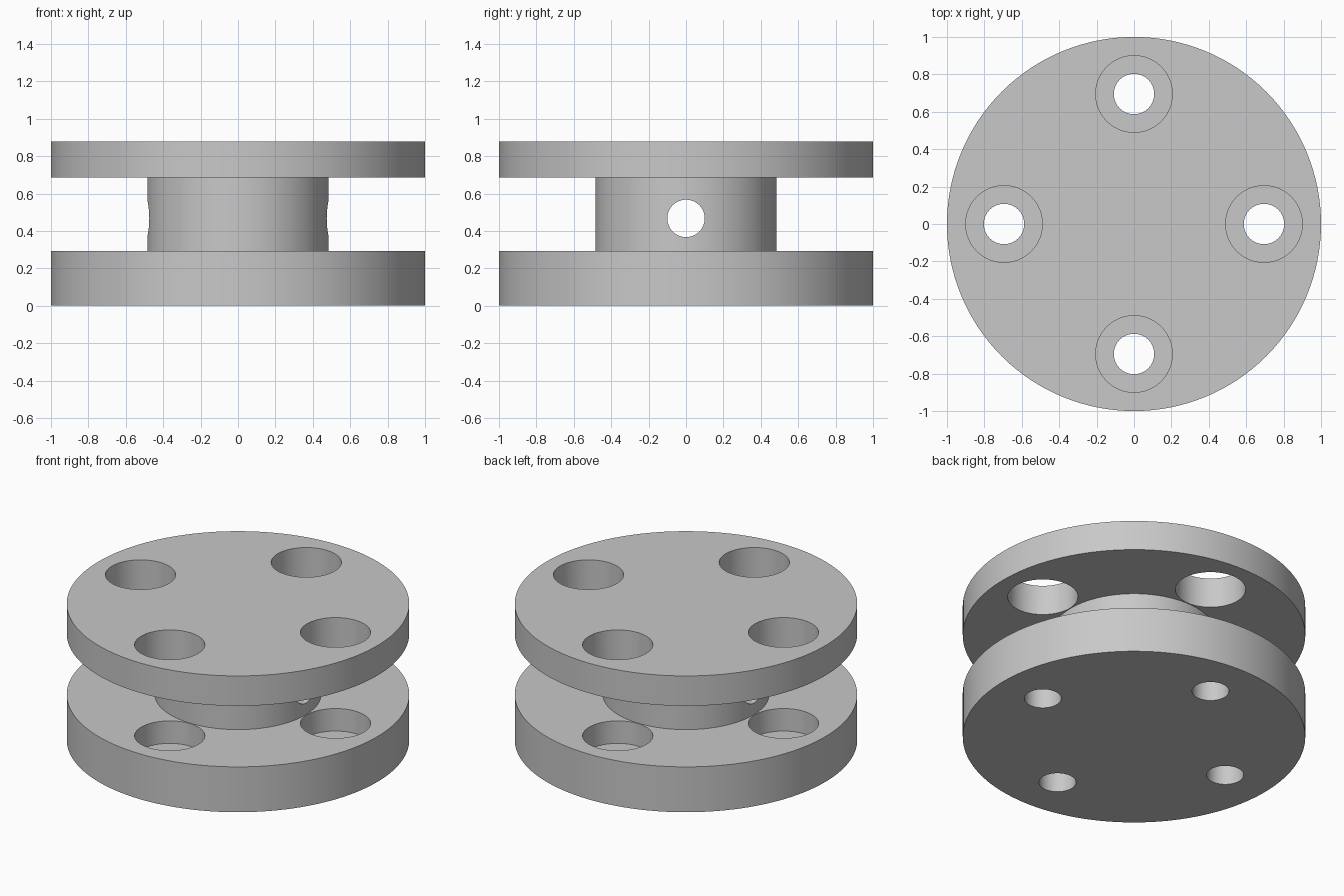
import bpy, bmesh, math
from mathutils import Matrix

cube = bpy.data.objects.get("Cube")
if cube:
    bpy.data.objects.remove(cube, do_unlink=True)

# Single grey material
GREY = (0.58, 0.58, 0.58, 1)
grey = bpy.data.materials.new("plain grey")
grey.use_nodes = True
grey.diffuse_color = GREY
grey.node_tree.nodes["Principled BSDF"].inputs["Base Color"].default_value = GREY

# Main heights and radii
BASE_TOP, HUB_TOP, TOP = 0.292, 0.685, 0.878
HUB_R, BOLT_CIRCLE = 0.485, 0.695
BORE_R, COUNTERBORE_R, LEDGE_Z = 0.108, 0.205, 0.147
CROSS_R, CROSS_Z = 0.1, 0.467


def lathe(name, profile, segments, matrix=Matrix()):
    """Revolve (radius, z) points about z into a closed solid."""
    bm = bmesh.new()
    rings = []
    for r, z in profile:
        angles = [math.tau * i / segments for i in range(segments)]
        rings.append([bm.verts.new((r * math.cos(a), r * math.sin(a), z)) for a in angles])
    for low, high in zip(rings, rings[1:]):
        for i in range(segments):
            j = (i + 1) % segments
            bm.faces.new((low[i], low[j], high[j], high[i]))
    bm.faces.new(rings[0][::-1])
    bm.faces.new(rings[-1])
    bm.transform(matrix)
    bmesh.ops.recalc_face_normals(bm, faces=bm.faces)
    mesh = bpy.data.meshes.new(name)
    bm.to_mesh(mesh)
    bm.free()
    mesh.materials.append(grey)
    obj = bpy.data.objects.new(name, mesh)
    bpy.context.collection.objects.link(obj)
    return obj


# Base flange, narrow hub and upper flange in one turned body
body = lathe("flanged_spool", [(1, 0), (1, BASE_TOP), (HUB_R, BASE_TOP),
                               (HUB_R, HUB_TOP), (1, HUB_TOP), (1, TOP)], 128)

# Four stepped bolt holes, wide through the upper flange down to the ledge
cutters = []
for k in range(4):
    a = k * math.pi / 2
    place = Matrix.Translation((BOLT_CIRCLE * math.cos(a), BOLT_CIRCLE * math.sin(a), 0))
    cutters.append(lathe("bolt_hole_cutter", [(BORE_R, -0.1), (BORE_R, LEDGE_Z),
                                              (COUNTERBORE_R, LEDGE_Z), (COUNTERBORE_R, 1)],
                         64, place))

# Pin hole running sideways through the hub
sideways = Matrix.Translation((0, 0, CROSS_Z)) @ Matrix.Rotation(math.pi / 2, 4, "Y")
cutters.append(lathe("pin_hole_cutter", [(CROSS_R, -0.7), (CROSS_R, 0.7)], 64, sideways))

# Cut the holes, then drop the cutters
bpy.ops.object.select_all(action="DESELECT")
bpy.context.view_layer.objects.active = body
body.select_set(True)
for cutter in cutters:
    cutter.hide_render = True
    mod = body.modifiers.new("hole", "BOOLEAN")
    mod.operation = "DIFFERENCE"
    mod.solver = "EXACT"
    mod.object = cutter
    bpy.ops.object.modifier_apply(modifier=mod.name)
    bpy.data.objects.remove(cutter, do_unlink=True)

bpy.ops.object.shade_smooth_by_angle(angle=math.radians(30))
